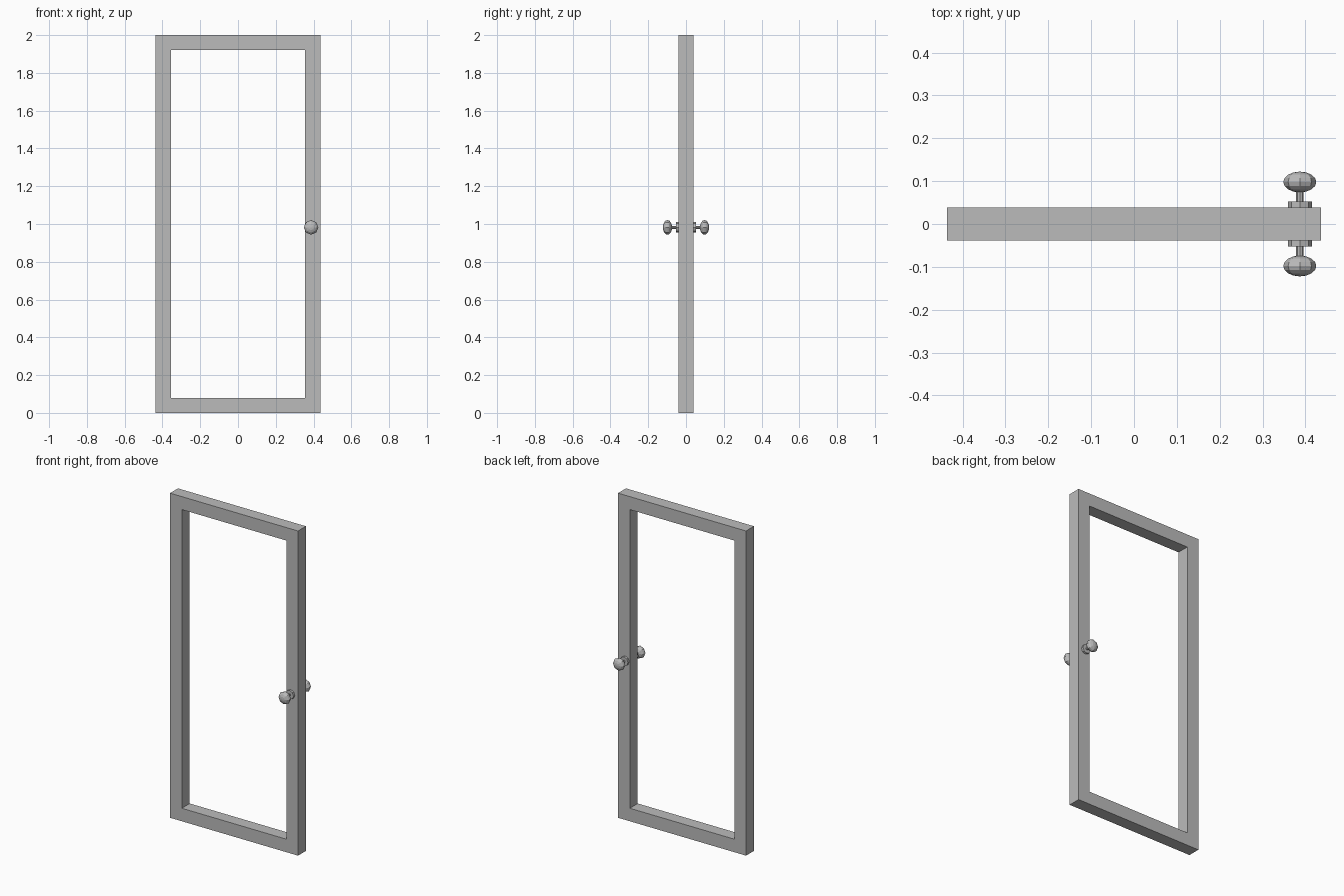
import bpy, bmesh
from math import pi
from mathutils import Matrix

if "Cube" in bpy.data.objects:
    bpy.data.objects.remove(bpy.data.objects["Cube"])

grey = bpy.data.materials.new("neutral grey")
grey.use_nodes = True
grey.diffuse_color = (0.5, 0.5, 0.5, 1)
grey.node_tree.nodes["Principled BSDF"].inputs["Base Color"].default_value = (0.5, 0.5, 0.5, 1)

HALF_W, HALF_D, HEIGHT, RAIL = 0.436, 0.0385, 2.0, 0.08
KNOB_X, KNOB_Z, SIDES = 0.387, 0.982, 8


def make_object(name, bm):
    bmesh.ops.recalc_face_normals(bm, faces=bm.faces)
    mesh = bpy.data.meshes.new(name)
    bm.to_mesh(mesh)
    bm.free()
    mesh.materials.append(grey)
    obj = bpy.data.objects.new(name, mesh)
    bpy.context.collection.objects.link(obj)


def rectangle(bm, inset, y):
    """Corner vertices of the door outline, moved inwards by inset."""
    x, low, high = HALF_W - inset, inset, HEIGHT - inset
    return [bm.verts.new(p) for p in ((-x, y, low), (x, y, low), (x, y, high), (-x, y, high))]


# Door frame: outer and inner outlines on both faces, joined into a closed ring
bm = bmesh.new()
loops = [rectangle(bm, inset, y) for inset, y in
         ((0, -HALF_D), (RAIL, -HALF_D), (RAIL, HALF_D), (0, HALF_D))]
for i, loop in enumerate(loops):
    following = loops[(i + 1) % 4]
    for j in range(4):
        k = (j + 1) % 4
        bm.faces.new((loop[j], loop[k], following[k], following[j]))
make_object("door_frame", bm)


def cylinder(name, radius, start, end, side):
    """Low-poly cylinder pointing out of the door."""
    bm = bmesh.new()
    bmesh.ops.create_cone(bm, cap_ends=True, segments=SIDES, radius1=radius,
                          radius2=radius, depth=end - start)
    bm.transform(Matrix.Translation((KNOB_X, side * (start + end) / 2, KNOB_Z))
                 @ Matrix.Rotation(pi / 2, 4, 'X'))
    make_object(name, bm)


# Matching handle on each face: rosette, stem and flattened ball
for side, label in ((-1, "front"), (1, "back")):
    cylinder(label + "_rosette", 0.028, HALF_D - 0.002, 0.052, side)
    cylinder(label + "_stem", 0.0085, 0.05, 0.08, side)
    bm = bmesh.new()
    bmesh.ops.create_uvsphere(bm, u_segments=SIDES, v_segments=SIDES, radius=0.0385)
    bm.transform(Matrix.Translation((KNOB_X, side * 0.098, KNOB_Z))
                 @ Matrix.Rotation(pi / 2, 4, 'X') @ Matrix.Diagonal((1, 1, 0.63, 1)))
    make_object(label + "_knob", bm)
